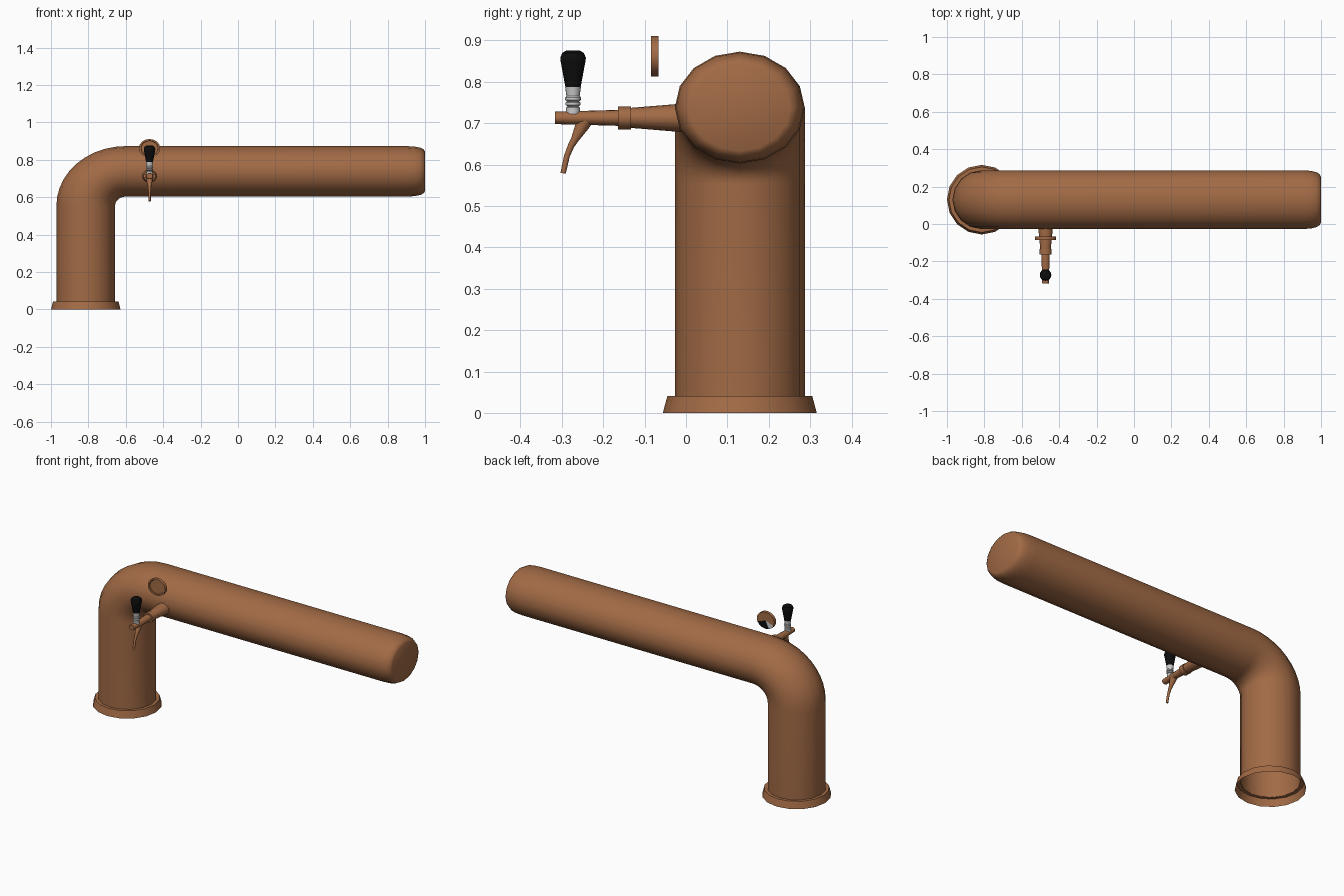
import bpy, bmesh, math
from mathutils import Vector

if "Cube" in bpy.data.objects:
    bpy.data.objects.remove(bpy.data.objects["Cube"])

S = 0.86  # the whole model is slightly flattened in height


def material(name, rgb):
    m = bpy.data.materials.new(name)
    m.diffuse_color = (*rgb, 1)
    m.use_nodes = True
    m.node_tree.nodes["Principled BSDF"].inputs["Base Color"].default_value = m.diffuse_color
    return m


copper = material("copper brown", (0.36, 0.145, 0.06))
black = material("black", (0.004, 0.004, 0.004))
silver = material("silver", (0.6, 0.6, 0.6))

X, Y, Z = Vector((1, 0, 0)), Vector((0, 1, 0)), Vector((0, 0, 1))


def loft(name, rings, side, mats, sides=16, cap_start=True, cap_end=True, paint=None):
    """Join rings of (centre, tangent, radius); side is an axis lying in every ring."""
    bm = bmesh.new()
    loops = []
    for c, t, r in rings:
        n = side.cross(Vector(t).normalized())
        loop = []
        for i in range(sides):
            a = 2 * math.pi * i / sides
            off = (n * math.cos(a) + side * math.sin(a)) * r
            off.z *= S
            loop.append(bm.verts.new(Vector(c) + off))
        loops.append(loop)
    for p, q in zip(loops, loops[1:]):
        for i in range(sides):
            j = (i + 1) % sides
            bm.faces.new((p[i], p[j], q[j], q[i]))
    if cap_start:
        bm.faces.new(loops[0][::-1])
    if cap_end:
        bm.faces.new(loops[-1])
    bmesh.ops.recalc_face_normals(bm, faces=bm.faces)
    if paint:
        paint(bm)
    me = bpy.data.meshes.new(name)
    bm.to_mesh(me)
    bm.free()
    for m in mats:
        me.materials.append(m)
    ob = bpy.data.objects.new(name, me)
    bpy.context.collection.objects.link(ob)
    bpy.ops.object.select_all(action='DESELECT')
    ob.select_set(True)
    bpy.context.view_layer.objects.active = ob
    bpy.ops.object.shade_smooth_by_angle(angle=math.radians(35))
    return ob


# bent pipe: column, elbow, long arm and rounded end
CX, CY, R = -0.814, 0.13, 0.157
BX, BZ, BR = -0.60, 0.554, 0.214
rings = [((CX, CY, 0.04), Z, R)]
for i in range(11):
    a = math.pi / 2 * i / 10
    rings.append(((BX - BR * math.cos(a), CY, BZ + BR * S * math.sin(a)),
                  (math.sin(a), 0, math.cos(a)), R))
for x, r in ((0.90, R), (0.945, 0.154), (0.975, 0.147), (0.993, 0.136), (1.0, 0.122)):
    rings.append(((x, CY, BZ + BR * S), X, r))
loft("bent_pipe", rings, Y, [copper], cap_start=False)

# flared base collar, open underneath
loft("base_collar", [((CX, CY, z), Z, r) for z, r in ((0, 0.186), (0.041, 0.175), (0.041, 0.155))],
     Y, [copper], cap_start=False, cap_end=False)

# tap
TX, TZ = -0.473, 0.713


def along_y(name, profile):
    loft(name, [((TX, y, TZ), -Y, r) for y, r in profile], X, [copper])


along_y("tap_shank", ((0.03, 0.042), (-0.02, 0.039), (-0.135, 0.028)))
along_y("tap_nut", ((-0.133, 0.032), (-0.164, 0.032)))
along_y("tap_body", ((-0.16, 0.0225), (-0.235, 0.020), (-0.317, 0.0175)))

# curved spout
path = [(-0.238, 0.715, 0.019), (-0.252, 0.692, 0.017), (-0.268, 0.662, 0.010),
        (-0.278, 0.645, 0.008), (-0.288, 0.620, 0.007), (-0.297, 0.579, 0.0065)]
rings = []
for i, (y, z, r) in enumerate(path):
    a, b = path[max(i - 1, 0)], path[min(i + 1, len(path) - 1)]
    rings.append(((TX, y, z), (0, b[0] - a[0], b[1] - a[1]), r))
loft("tap_spout", rings, X, [copper], sides=12)


# handle
def upright(name, profile, mat):
    loft(name, [((TX, -0.273, z), Z, r) for z, r in profile], X, [mat])


upright("handle_collar", ((0.722, 0.017), (0.738, 0.017), (0.741, 0.013), (0.744, 0.018),
                          (0.750, 0.018), (0.753, 0.014), (0.756, 0.019), (0.762, 0.019),
                          (0.766, 0.016), (0.787, 0.019)), silver)
upright("handle_grip", ((0.785, 0.018), (0.850, 0.030), (0.858, 0.031),
                        (0.870, 0.026), (0.876, 0.016)), black)


# round badge floating above the tap, with a two-tone lower back
def paint_back(bm):
    back = max(bm.faces, key=lambda f: f.calc_center_median().y)
    for f in bmesh.ops.poke(bm, faces=[back])["faces"]:
        c = f.calc_center_median()
        if c.z < 0.853:
            f.material_index = 1 if c.x > TX - 0.01 else 2


BADGE_Z = 0.862
loft("badge", [((TX, y, BADGE_Z), -Y, r) for y, r in
               ((-0.066, 0.057), (-0.085, 0.057), (-0.085, 0.047), (-0.081, 0.045))],
     X, [copper, black, silver], paint=paint_back)
